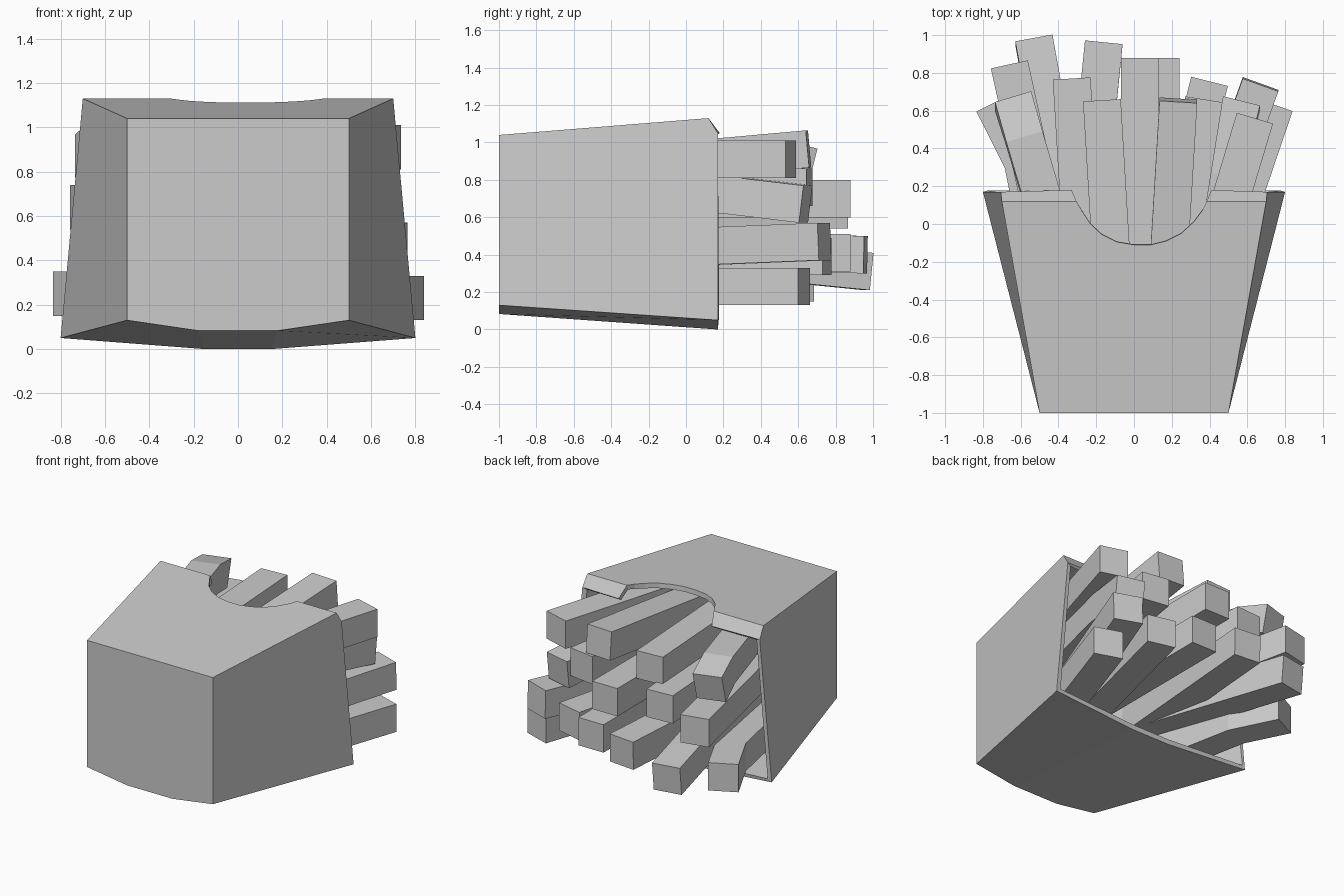
import bpy, bmesh
from mathutils import Vector

if "Cube" in bpy.data.objects:
    bpy.data.objects.remove(bpy.data.objects["Cube"])


def finish(bm, name):
    bmesh.ops.recalc_face_normals(bm, faces=bm.faces[:])
    me = bpy.data.meshes.new(name)
    bm.to_mesh(me)
    bm.free()
    ob = bpy.data.objects.new(name, me)
    bpy.context.collection.objects.link(ob)
    return ob


# Carton: flared thin-walled box lying on its back, with a scooped top panel
def build_carton():
    bm = bmesh.new()
    V = lambda x, y, z: bm.verts.new((x, y, z))
    top_z = lambda y: 1.04 + 0.09 * (y + 1) / 1.12
    base = [V(x, -1, z) for x, z in
            ((-.5, .13), (-.18, .083), (.18, .083), (.5, .13), (.5, 1.04), (-.5, 1.04))]
    rim = [V(x, .17, z) for x, z in ((-.8, .05), (-.15, 0), (.15, 0), (.8, .05))]
    corner_l, corner_r = V(-.7, .12, 1.13), V(.7, .12, 1.13)
    lip_l, lip_r = V(-.705, .17, 1.05), V(.705, .17, 1.05)
    scoop = [V(x, y, top_z(y)) for x, y in
             ((-.305, .12), (-.27, .06), (-.23, 0), (-.17, -.055), (-.09, -.095), (0, -.11),
              (.09, -.11), (.17, -.09), (.25, -.05), (.315, .01), (.36, .07), (.385, .12))]
    tip_l, tip_r = V(-.33, .18, 1.05), V(.41, .18, 1.05)
    f = bm.faces.new
    f(base)
    for i in range(3):
        f((base[i], base[i + 1], rim[i + 1], rim[i]))
    f((base[3], base[4], corner_r, lip_r, rim[3]))
    f((base[5], base[0], rim[0], lip_l, corner_l))
    f([base[5], corner_l] + scoop + [corner_r, base[4]])
    f((corner_l, lip_l, tip_l, scoop[0]))
    f((scoop[-1], tip_r, lip_r, corner_r))
    bmesh.ops.recalc_face_normals(bm, faces=bm.faces[:])
    mod = finish(bm, "carton").modifiers.new("wall", 'SOLIDIFY')
    mod.thickness = 0.035
    mod.offset = -1


# Fry: square stick running back from its tip, optionally kinked at knee y
def build_fry(n, x, y, z, slope, zslope=0, knee=None, half=.1, root=-.55):
    def back(p, y2, s, zs):
        d = y2 - p.y
        return Vector((p.x + s * d, y2, p.z + zs * d))
    path = [(Vector((x, y, z)), slope, zslope)]
    if knee:
        ky, inner = knee
        path.append((back(path[0][0], ky, slope, zslope), (slope + inner) / 2, zslope / 2))
        slope, zslope = inner, 0
    path.append((back(path[-1][0], root, slope, zslope), slope, zslope))
    bm = bmesh.new()
    rings = []
    for p, s, zs in path:
        side = Vector((1, -s, 0)).normalized() * half
        up = Vector((0, -zs, 1)).normalized() * half
        rings.append([bm.verts.new(p + a * side + b * up)
                      for a, b in ((-1, -1), (1, -1), (1, 1), (-1, 1))])
    bm.faces.new(rings[0])
    bm.faces.new(rings[-1][::-1])
    for r0, r1 in zip(rings, rings[1:]):
        for i in range(4):
            j = (i + 1) % 4
            bm.faces.new((r0[i], r1[i], r1[j], r0[j]))
    finish(bm, f"fry_{n:02d}")


build_carton()
fries = [  # tip x, y, z, sideways slope, vertical slope, (knee y, inner slope)
    (.64, .56, .91, .30), (.235, .655, .965, .06, .09), (-.17, .655, .89, -.06),
    (-.64, .65, .87, -.30, -.25, (.45, -.3)), (.57, .64, .67, .25, -.12, (.25, .25)),
    (.37, .66, .76, .16),
    (.03, .88, .70, 0), (-.33, .77, .70, -.06), (-.66, .845, .64, -.22),
    (.67, .74, .47, .36, .04), (.40, .755, .39, .25), (.14, .88, .41, 0),
    (-.16, .96, .40, .10, -.02), (-.53, .975, .31, -.18, -.10),
    (-.745, .64, .25, -.50, 0, (.33, -.2)), (.745, .63, .23, .34)]
for n, data in enumerate(fries, 1):
    build_fry(n, *data)
